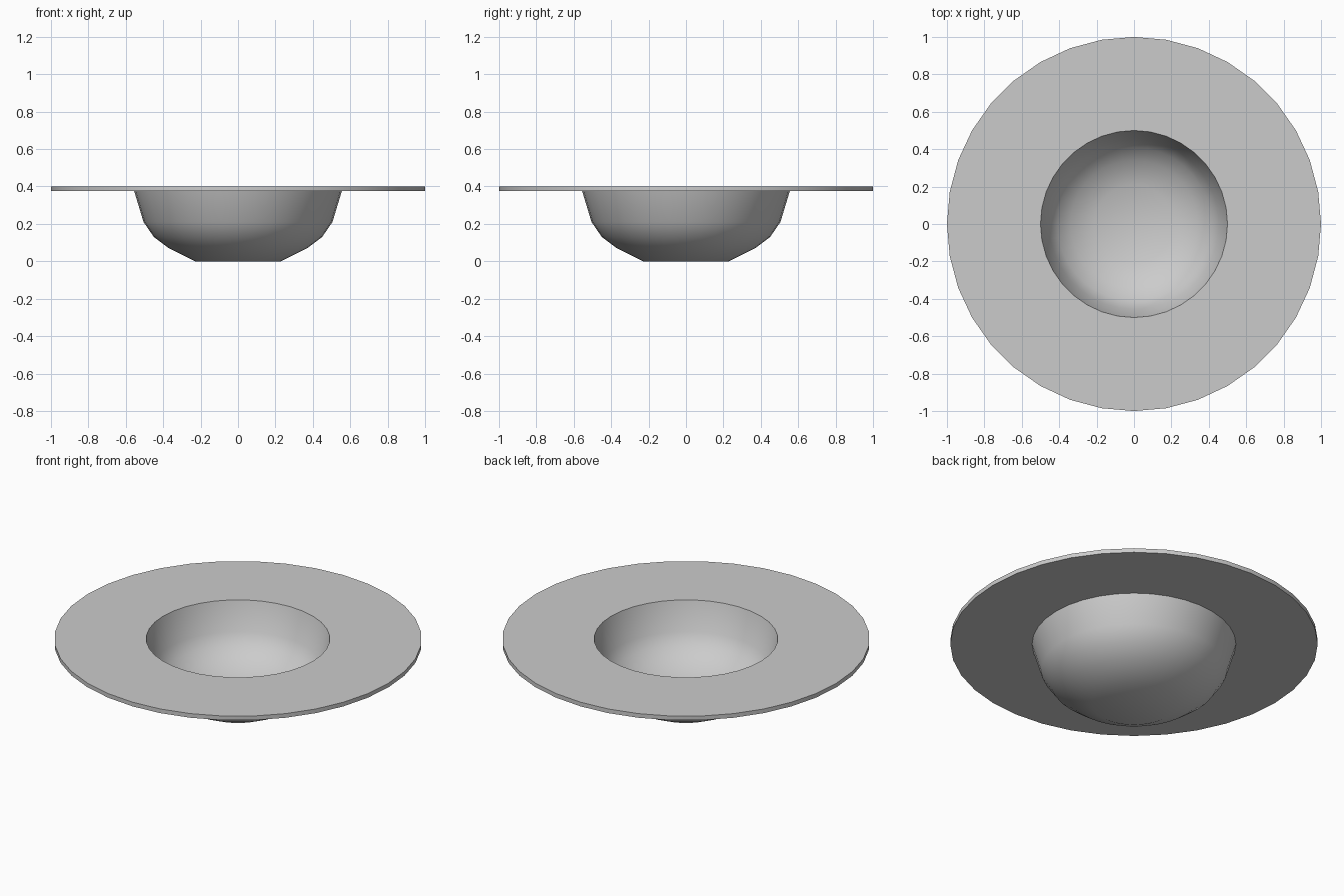
import bpy, bmesh, math
from mathutils import Vector

cube = bpy.data.objects.get("Cube")
if cube:
    bpy.data.objects.remove(cube, do_unlink=True)

SEGMENTS = 36

# Plain grey material
grey = bpy.data.materials.new("plain grey")
grey.use_nodes = True
colour = (0.6, 0.6, 0.6, 1.0)
grey.diffuse_color = colour
grey.node_tree.nodes["Principled BSDF"].inputs["Base Color"].default_value = colour


def lathe(name, profile, material):
    """Spin an (r, z) profile around the z axis into a closed object."""
    bm = bmesh.new()
    verts = [bm.verts.new((0, r, z)) for r, z in profile]
    edges = [bm.edges.new(pair) for pair in zip(verts, verts[1:])]
    bmesh.ops.spin(bm, geom=verts + edges, cent=Vector(), axis=(0, 0, 1),
                   angle=math.tau, steps=SEGMENTS, use_duplicate=False)
    bmesh.ops.remove_doubles(bm, verts=bm.verts, dist=0.0005)
    bmesh.ops.recalc_face_normals(bm, faces=bm.faces)
    mesh = bpy.data.meshes.new(name)
    bm.to_mesh(mesh)
    bm.free()
    mesh.materials.append(material)
    obj = bpy.data.objects.new(name, mesh)
    bpy.context.collection.objects.link(obj)
    bpy.ops.object.select_all(action='DESELECT')
    obj.select_set(True)
    bpy.context.view_layer.objects.active = obj
    bpy.ops.object.shade_smooth_by_angle(angle=math.radians(40))
    return obj


# Outside of the bowl, from the foot up to the rim
outside = [(0, 0), (0.23, 0), (0.37, 0.07), (0.45, 0.13), (0.505, 0.21), (0.555, 0.375)]
# Thin flat rim
rim = [(1.0, 0.375), (1.0, 0.4)]
# Inside of the bowl, from the rim down to the floor
inside = [(0.5, 0.4), (0.455, 0.23), (0.41, 0.165), (0.34, 0.11), (0.21, 0.05), (0, 0.05)]

lathe("rimmed_bowl", outside + rim + inside, grey)
